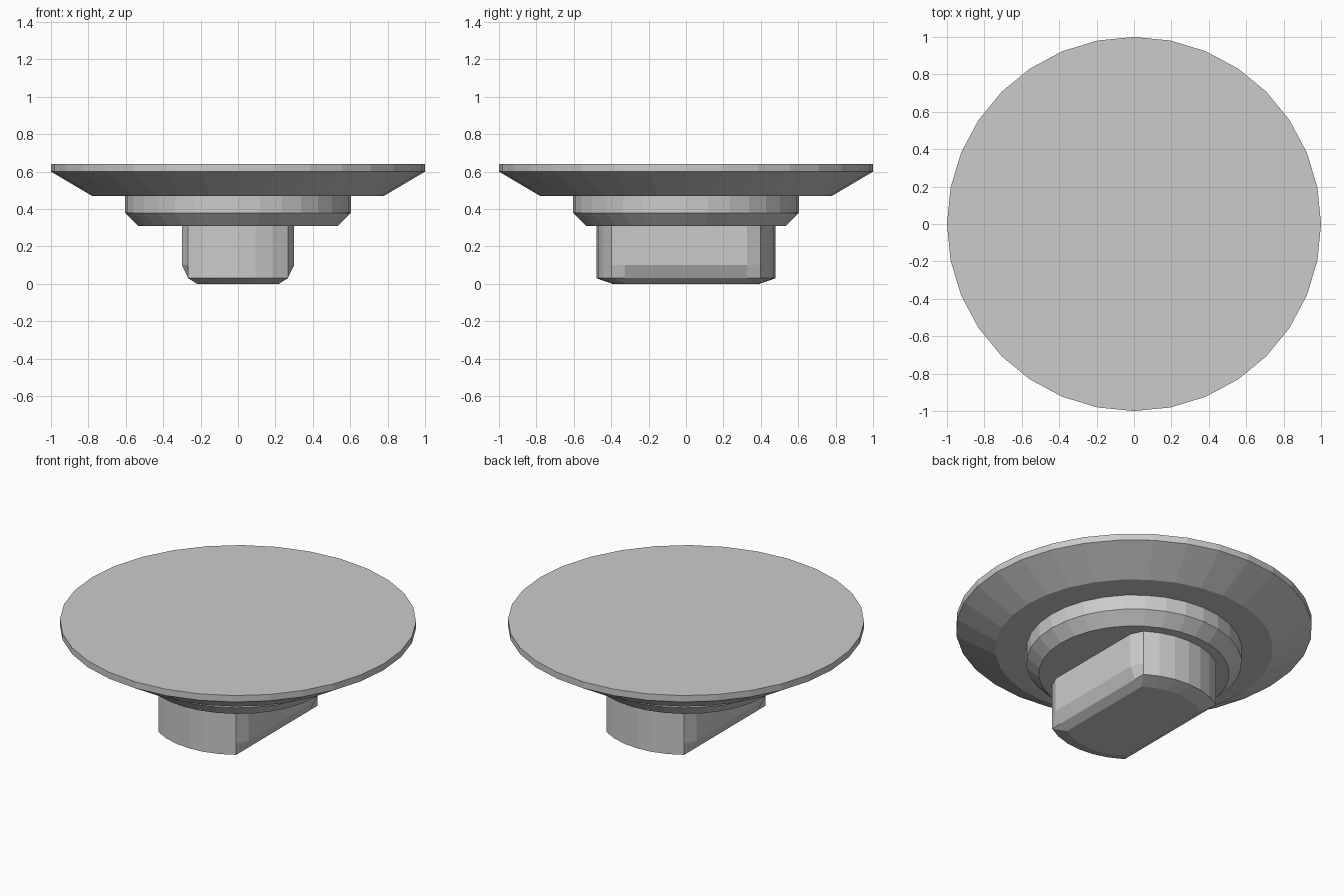
import bpy, bmesh
from math import sin, cos, radians, pi

if "Cube" in bpy.data.objects:
    bpy.data.objects.remove(bpy.data.objects["Cube"])


def loft(name, rings):
    """Skin a stack of equal-count rings and cap both ends."""
    bm = bmesh.new()
    loops = [[bm.verts.new(p) for p in ring] for ring in rings]
    n = len(loops[0])
    for a, b in zip(loops, loops[1:]):
        for i in range(n):
            j = (i + 1) % n
            bm.faces.new((a[i], a[j], b[j], b[i]))
    bm.faces.new(loops[0][::-1])
    bm.faces.new(loops[-1])
    bmesh.ops.recalc_face_normals(bm, faces=bm.faces)
    mesh = bpy.data.meshes.new(name)
    bm.to_mesh(mesh)
    bm.free()
    obj = bpy.data.objects.new(name, mesh)
    bpy.context.collection.objects.link(obj)
    return obj


def circle(r, z, n=32):
    return [(r * cos(2 * pi * i / n), r * sin(2 * pi * i / n), z) for i in range(n)]


def stem_ring(scale, bulge, z):
    """Rounded ends joined by flanks that may bulge outward."""
    r = 0.479 * scale
    arc = [(r * cos(radians(56.25 + 11.25 * i)), r * sin(radians(56.25 + 11.25 * i)))
           for i in range(7)]
    x, y = arc[0][0] + bulge, 0.326 * scale
    half = arc + [(-x, y), (-x, -y)]
    return [(px, py, z) for px, py in half] + [(-px, -py, z) for px, py in half]


# Wide head with a sloped underside
loft("head_disc", [circle(0.78, 0.47), circle(1.0, 0.60), circle(1.0, 0.64)])

# Chamfered collar under the head
loft("collar", [circle(0.535, 0.31), circle(0.605, 0.38), circle(0.605, 0.47)])

# Flat-sided stem with chamfered foot
loft("stem", [stem_ring(0.82, 0, 0), stem_ring(1, 0, 0.03),
              stem_ring(1, 0.034, 0.10), stem_ring(1, 0.034, 0.31)])
